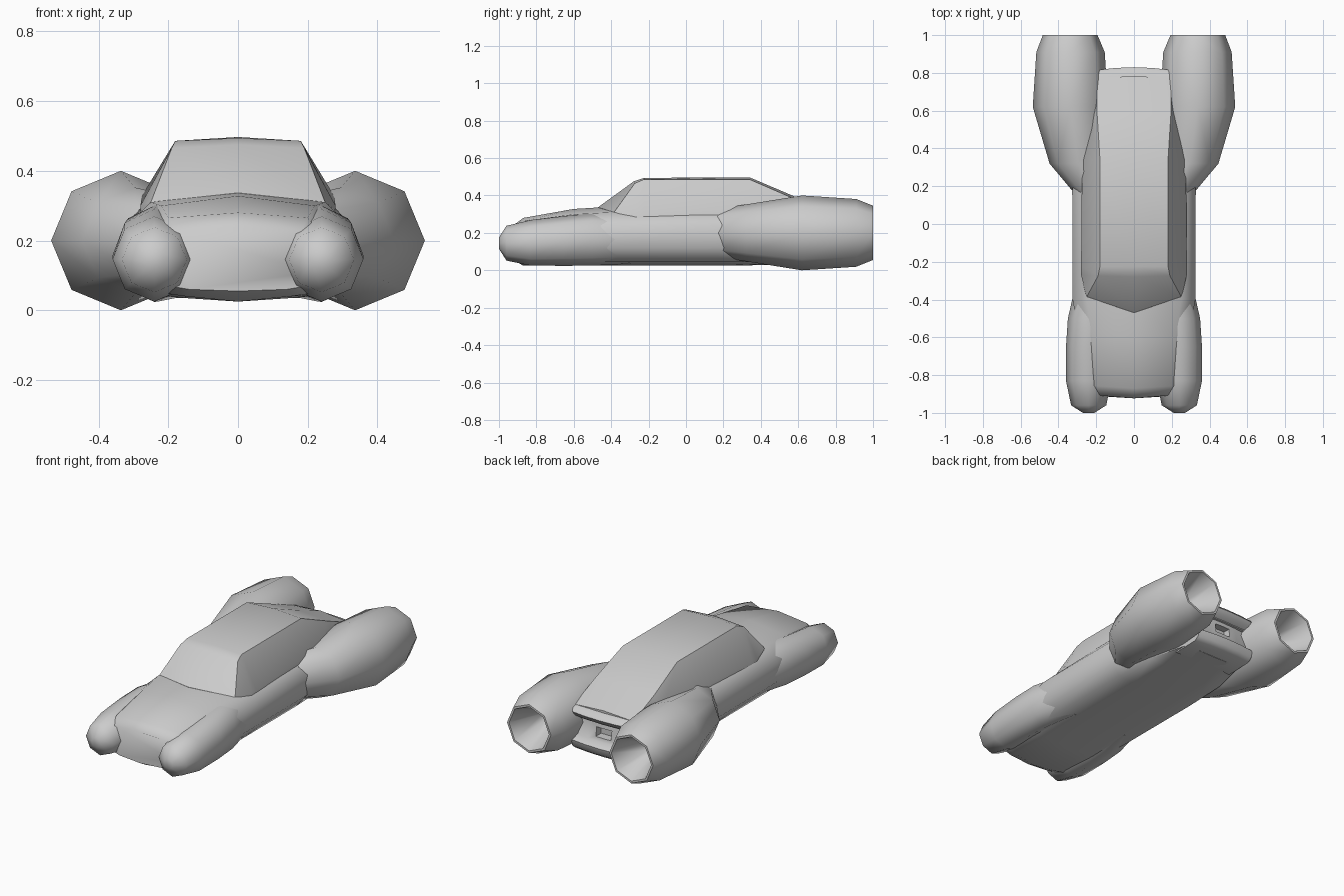
import bpy, bmesh, math

if "Cube" in bpy.data.objects:
    bpy.data.objects.remove(bpy.data.objects["Cube"])


def make(name, rings, smooth=60):
    """Skin closed rings of 3D points, cap both ends."""
    bm = bmesh.new()
    loops = [[bm.verts.new(p) for p in r] for r in rings]
    n = len(rings[0])
    for a, b in zip(loops, loops[1:]):
        for i in range(n):
            j = (i + 1) % n
            bm.faces.new((a[i], a[j], b[j], b[i]))
    bm.faces.new(loops[0])
    bm.faces.new(loops[-1])
    bmesh.ops.recalc_face_normals(bm, faces=bm.faces)
    me = bpy.data.meshes.new(name)
    bm.to_mesh(me)
    bm.free()
    ob = bpy.data.objects.new(name, me)
    bpy.context.collection.objects.link(ob)
    bpy.ops.object.select_all(action='DESELECT')
    ob.select_set(True)
    bpy.context.view_layer.objects.active = ob
    bpy.ops.object.shade_smooth_by_angle(angle=math.radians(smooth))
    return ob


def section(y, half, bow=0.0):
    """Symmetric section from a half outline (first and last points on x = 0);
    bow shifts the middle along y."""
    pts = half + [(-x, z) for x, z in reversed(half[1:-1])]
    return [(x, y + bow * (1 - min(1, abs(x) / 0.25) ** 2), z) for x, z in pts]


def octagon(y, cx, cz, r, rz=None):
    rz = rz or r
    return [(cx + r * math.cos(k * math.pi / 4), y, cz + rz * math.sin(k * math.pi / 4))
            for k in range(8)]


def mirrored(name, rings):
    for side, s in (("left", 1), ("right", -1)):
        make(f"{side}_{name}", [[(s * x, y, z) for x, y, z in r] for r in rings])


# Lower hull with hood
mid = [(0, .025), (.15, .035), (.26, .045), (.32, .12), (.327, .24), (.26, .315), (0, .34)]
make("hull", [
    section(-.895, [(0, .055), (.14, .06), (.2, .07), (.22, .11), (.22, .18), (.18, .225), (0, .24)], -.028),
    section(-.85, [(0, .025), (.15, .04), (.22, .05), (.25, .11), (.25, .2), (.2, .265), (0, .28)], -.02),
    section(-.6, [(0, .025), (.15, .035), (.24, .045), (.29, .12), (.29, .23), (.22, .3), (0, .328)]),
    section(-.4, [(0, .025), (.15, .035), (.26, .045), (.32, .12), (.325, .24), (.25, .31), (0, .34)]),
    section(.18, mid),
    section(.45, [(0, .028), (.15, .035), (.25, .045), (.28, .12), (.28, .24), (.25, .31), (0, .34)]),
    section(.7, [(0, .035), (.1, .037), (.19, .045), (.19, .12), (.19, .2), (.18, .25), (0, .27)]),
])

# Cabin: windscreen, roof and sloping tail
make("cabin", [
    section(-.385, [(0, .2), (.25, .2), (.252, .305), (.25, .31), (0, .337)], -.085),
    section(-.27, [(0, .2), (.28, .2), (.28, .3), (.19, .465), (0, .475)], -.01),
    section(-.225, [(0, .2), (.28, .2), (.28, .3), (.18, .486), (0, .494)]),
    section(.34, [(0, .2), (.27, .2), (.275, .33), (.18, .486), (0, .497)]),
    section(.58, [(0, .2), (.24, .2), (.24, .28), (.195, .382), (0, .395)]),
    section(.77, [(0, .23), (.2, .23), (.21, .25), (.195, .3), (0, .315)], .012),
], 40)

# Tail panel with upper lip and bumper, extruded across and bowed
tail = [(.6, .035), (.77, .04), (.795, .06), (.805, .1), (.77, .125), (.755, .23),
        (.8, .25), (.815, .275), (.8, .293), (.76, .303), (.6, .35)]
bow_x = [(-.195, 0), (-.1, .011), (0, .015), (.1, .011), (.195, 0)]
panel = make("tail_panel", [[(x, y + d, z) for y, z in tail] for x, d in bow_x], 50)

# Recess in the middle of the tail panel
bpy.ops.mesh.primitive_cube_add(size=1, location=(0, .78, .175))
cutter = bpy.context.object
cutter.name = "recess_cutter"
cutter.scale = (.1, .1, .055)
cutter.hide_render = True
cutter.hide_viewport = True
cutter.display_type = 'WIRE'
cut = panel.modifiers.new("recess", 'BOOLEAN')
cut.object = cutter
cut.operation = 'DIFFERENCE'
cut.solver = 'EXACT'

# Rounded front fenders
mirrored("front_fender", [octagon(*a) for a in (
    (-1.0, .24, .145, .03), (-.96, .24, .145, .093), (-.83, .24, .147, .12, .122),
    (-.65, .24, .157, .12, .133), (-.5, .23, .165, .12, .14), (-.39, .205, .165, .12, .135),
    (-.3, .18, .165, .12, .13))])

# Rear thruster pods with hollow nozzles
mirrored("thruster", [octagon(*a) for a in (
    (.1, .17, .2, .1), (.18, .2, .2, .13), (.32, .295, .2, .152), (.62, .336, .2, .2),
    (.91, .336, .2, .181), (1.0, .338, .2, .145), (1.0, .338, .2, .132), (.8, .338, .2, .05))])
